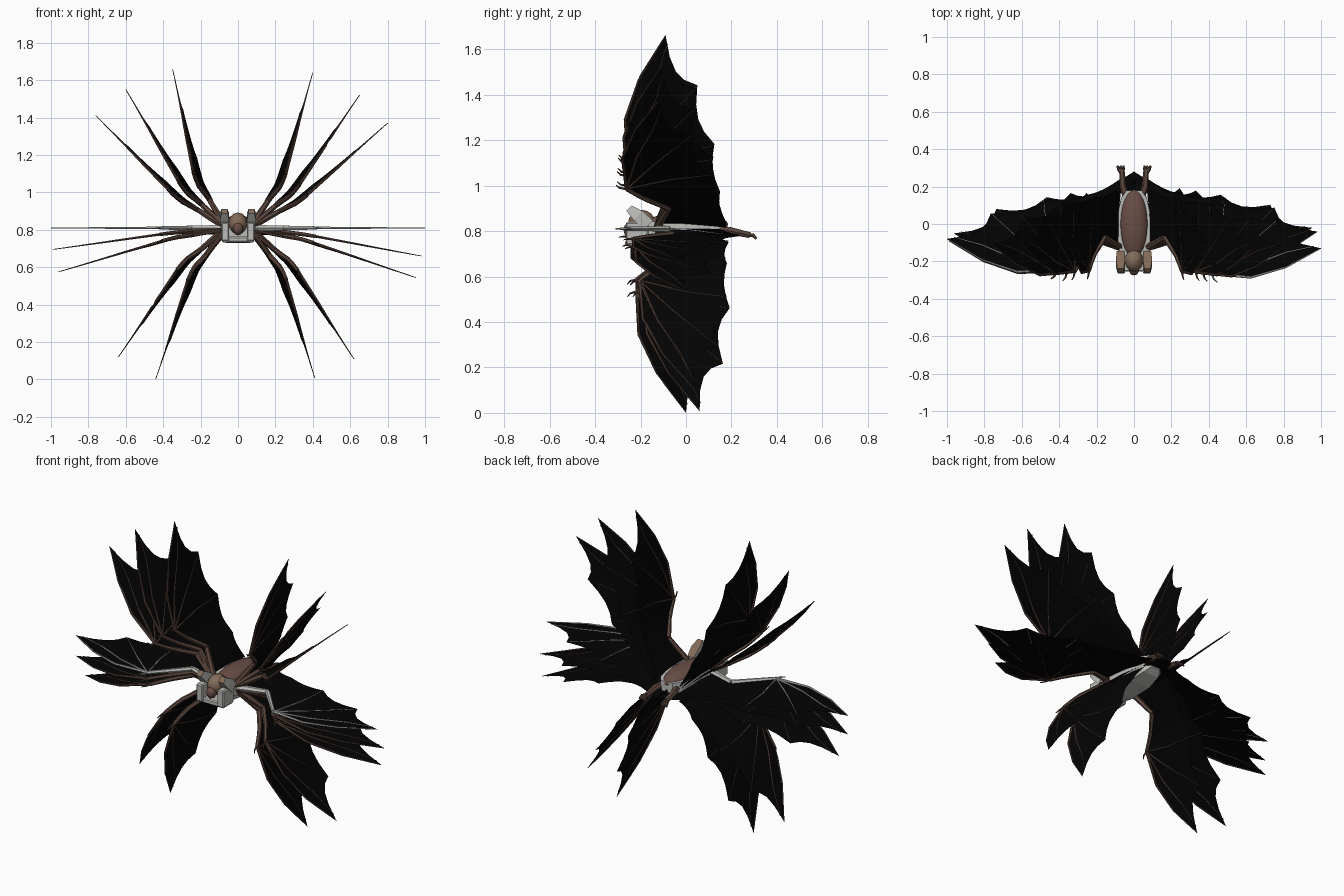
import bpy, bmesh, math
from mathutils import Vector

cube = bpy.data.objects.get("Cube")
if cube:
    bpy.data.objects.remove(cube)


def material(name, r, g, b):
    m = bpy.data.materials.new(name)
    m.use_nodes = True
    m.diffuse_color = (r, g, b, 1)
    bsdf = m.node_tree.nodes["Principled BSDF"]
    bsdf.inputs["Base Color"].default_value = (r, g, b, 1)
    bsdf.inputs["Roughness"].default_value = 0.8
    return m


BLACK = material("black_membrane", 0.001, 0.001, 0.001)
BROWN = material("brown_fur", 0.14, 0.075, 0.06)
BONE = material("dark_brown_bone", 0.10, 0.058, 0.044)
TAN = material("tan_skin", 0.23, 0.15, 0.10)
GREY = material("pale_grey", 0.5, 0.5, 0.48)


def finish(bm, name, *mats):
    mesh = bpy.data.meshes.new(name)
    bm.to_mesh(mesh)
    bm.free()
    for m in mats:
        mesh.materials.append(m)
    obj = bpy.data.objects.new(name, mesh)
    bpy.context.collection.objects.link(obj)
    return obj


def loft(bm, rings):
    """Skin a list of point rings and cap both ends."""
    loops = [[bm.verts.new(p) for p in ring] for ring in rings]
    for a, b in zip(loops, loops[1:]):
        for i in range(len(a)):
            j = (i + 1) % len(a)
            bm.faces.new((a[i], a[j], b[j], b[i]))
    bm.faces.new(loops[0])
    bm.faces.new(loops[-1])
    bmesh.ops.recalc_face_normals(bm, faces=bm.faces)


def tube(bm, points, r0, r1, sides=6):
    """Tapered tube along a path."""
    pts = [Vector(p) for p in points]
    rings = []
    for i, p in enumerate(pts):
        d = (pts[min(i + 1, len(pts) - 1)] - pts[max(i - 1, 0)]).normalized()
        ref = Vector((0, 0, 1)) if abs(d.z) < 0.8 else Vector((1, 0, 0))
        a = d.cross(ref).normalized()
        b = d.cross(a)
        r = r0 + (r1 - r0) * i / (len(pts) - 1)
        angles = [math.tau * k / sides for k in range(sides)]
        rings.append([p + (a * math.cos(t) + b * math.sin(t)) * r for t in angles])
    loft(bm, rings)


def ellipsoid(name, centre, radii, mat, seg=20, rings=12):
    bm = bmesh.new()
    bmesh.ops.create_uvsphere(bm, u_segments=seg, v_segments=rings, radius=1)
    bmesh.ops.rotate(bm, verts=bm.verts, cent=(0, 0, 0),
                     matrix=Vector((0, 0, 1)).rotation_difference(Vector((0, 1, 0))).to_matrix())
    for v in bm.verts:
        v.co = Vector([c + r * k for c, r, k in zip(centre, radii, v.co)])
    obj = finish(bm, name, mat)
    for p in obj.data.polygons:
        p.use_smooth = True


def box(name, centre, size, mat, bevel=0.006):
    bm = bmesh.new()
    bmesh.ops.create_cube(bm, size=1)
    for v in bm.verts:
        v.co = Vector([c + s * k for c, s, k in zip(centre, size, v.co)])
    bmesh.ops.bevel(bm, geom=bm.edges[:], offset=bevel, segments=1, affect='EDGES')
    finish(bm, name, mat)


# Wing plan: (fraction of span, depth)
SHOULDER, ELBOW, WRIST = (0.05, -0.12), (0.2, -0.07), (0.38, -0.25)
KNUCKLE, JOINT, TIP = (0.6, -0.262), (0.8, -0.2), (1.0, -0.09)
SECOND, THIRD, FOURTH = (0.75, 0.05), (0.45, 0.125), (0.2, 0.15)
HINGE_X, HINGE_Z = 0.06, 0.81


def scallop(a, b, pull):
    """Concave trailing edge from a to b, bowed towards the wrist."""
    out = []
    for t in (0.25, 0.5, 0.75):
        p = Vector(a).lerp(Vector(b), t)
        out.append(tuple(p.lerp(Vector(WRIST), pull * 4 * t * (1 - t))))
    return out


def wing(name, side, tip):
    dx, dz = tip[0] - HINGE_X, tip[1] - HINGE_Z
    angle = math.atan2(dz, dx)
    sn, cs = math.sin(angle), math.cos(angle)
    # Level wings reach the tail, steep ones stop at the flank
    tail = (0.0, 0.25) if abs(angle) < 0.5 else (0.05, 0.18)

    def place(u, v):
        bow = max(u, 0) / 0.3 if u < 0.3 else (1 - u) / 0.7
        off = sn * bow * (0.065 - 0.13 * (v + 0.07))
        sag = 0.03 * max(0, 1 - u / 0.2) * min(1, max(0, v / 0.2))
        return Vector((side * (HINGE_X + dx * u + off * sn),
                       v + (tip[2] + 0.09) * u, HINGE_Z + dz * u - off * cs - sag))

    panels = [
        [WRIST, KNUCKLE, JOINT, TIP, *scallop(TIP, SECOND, 0.11), SECOND],
        [WRIST, SECOND, *scallop(SECOND, THIRD, 0.1), THIRD],
        [ELBOW, WRIST, THIRD, *scallop(THIRD, FOURTH, 0.05), FOURTH],
        [SHOULDER, ELBOW, FOURTH, *scallop(FOURTH, tail, 0.04), tail],
    ]
    bm = bmesh.new()
    for panel in panels:
        bm.faces.new([bm.verts.new((u, v, 0)) for u, v in panel])
    bmesh.ops.remove_doubles(bm, verts=bm.verts, dist=0.0001)
    bmesh.ops.triangulate(bm, faces=bm.faces)
    bmesh.ops.subdivide_edges(bm, edges=bm.edges[:], cuts=2, use_grid_fill=True)
    for vert in bm.verts:
        vert.co = place(vert.co.x, vert.co.y)
    finish(bm, name + "_membrane", BLACK)

    # Arm, fingers and thumb
    def path(*pts, steps=4):
        out = [place(*pts[0])]
        for a, b in zip(pts, pts[1:]):
            for k in range(1, steps + 1):
                out.append(place(*Vector(a).lerp(Vector(b), k / steps)))
        return out

    bm = bmesh.new()
    tube(bm, path((0, -0.13), ELBOW), 0.019, 0.014)
    tube(bm, path(ELBOW, WRIST), 0.014, 0.01)
    tube(bm, path(WRIST, KNUCKLE, JOINT, TIP), 0.008, 0.002)
    tube(bm, path(WRIST, (0.6, -0.2), (0.8, -0.12), (0.96, -0.08)), 0.006, 0.0015)
    tube(bm, path(WRIST, (0.55, -0.12), SECOND), 0.005, 0.001)
    tube(bm, path(WRIST, (0.43, -0.06), THIRD), 0.005, 0.001)
    tube(bm, path(WRIST, (0.39, -0.28), (0.41, -0.295), steps=1), 0.007, 0.002)
    finish(bm, name + "_bones", GREY if abs(angle) < 0.01 else BONE)


# Wing tips as (x, z, y), highest to lowest
LEFT = [(0.40, 1.64, -0.1), (0.65, 1.52, -0.11), (0.80, 1.37, -0.12), (1.0, 0.81, -0.13),
        (0.98, 0.66, -0.04), (0.95, 0.545, -0.02), (0.62, 0.11, 0.03), (0.41, 0.01, 0.06)]
RIGHT = [(0.35, 1.66, -0.09), (0.60, 1.55, -0.1), (0.76, 1.41, -0.11), (1.0, 0.81, -0.08),
         (0.99, 0.695, -0.09), (0.96, 0.575, -0.05), (0.64, 0.12, 0.0), (0.44, 0.003, 0.0)]
for label, side, tips in (("left", 1, LEFT), ("right", -1, RIGHT)):
    for i, tip in enumerate(tips):
        wing(f"{label}_wing_{i + 1}", side, tip)

# Furry back and panelled belly
ellipsoid("furry_back", (0, 0, 0.83), (0.075, 0.185, 0.05), BROWN)
bm = bmesh.new()
rings = []
for y, w, low in ((-0.18, 0.078, 0.738), (-0.09, 0.09, 0.73), (0.05, 0.09, 0.735), (0.14, 0.07, 0.752), (0.18, 0.04, 0.775)):
    half = [(w * 0.72, low), (w, low + 0.035), (w * 0.97, 0.842)]
    rings.append([(x, y, z) for x, z in half] + [(-x, y, z) for x, z in reversed(half)])
loft(bm, rings)
finish(bm, "belly_shell", GREY)

# Head
ellipsoid("head", (0, -0.195, 0.835), (0.05, 0.06, 0.058), TAN, 12, 8)
ellipsoid("snout", (0, -0.245, 0.805), (0.028, 0.03, 0.035), BROWN, 10, 6)
box("jaw", (0, -0.21, 0.748), (0.17, 0.09, 0.03), GREY)

for label, s in (("left", 1), ("right", -1)):
    box(label + "_cheek", (s * 0.068, -0.215, 0.79), (0.042, 0.1, 0.1), GREY)

    # Ear swept forward, tan on top and pale beneath
    bm = bmesh.new()
    loft(bm, [[(s * (0.072 + a * w), y + b * t, z + b * t) for a, b in ((-1, -1), (1, -1), (1, 1), (-1, 1))]
              for y, z, w, t in ((-0.165, 0.825, 0.02, 0.02), (-0.21, 0.868, 0.025, 0.02), (-0.25, 0.9, 0.016, 0.012))])
    for f in bm.faces:
        f.material_index = 1 if f.normal.z < 0.3 else 0
    finish(bm, label + "_ear", TAN, GREY)

    # Hind leg with clawed foot
    bm = bmesh.new()
    tube(bm, [(s * 0.035, 0.13, 0.81), (s * 0.06, 0.2, 0.8), (s * 0.064, 0.28, 0.782)], 0.021, 0.015)
    for k in (-1, 0, 1):
        tube(bm, [(s * 0.064, 0.265, 0.782), (s * 0.07 + k * 0.013, 0.295, 0.782),
                  (s * 0.072 + k * 0.016, 0.309, 0.766)], 0.011, 0.006)
    finish(bm, label + "_hind_leg", BONE)

# Tail and the skin between the legs
bm = bmesh.new()
tube(bm, [(0, 0.16, 0.79), (0, 0.22, 0.785), (0, 0.28, 0.782)], 0.008, 0.002)
finish(bm, "tail", BLACK)
bm = bmesh.new()
bm.faces.new([bm.verts.new((x, y, 0.782)) for x, y in ((-0.06, 0.14), (0.06, 0.14), (0.065, 0.24), (0, 0.28), (-0.065, 0.24))])
finish(bm, "tail_membrane", BLACK)
